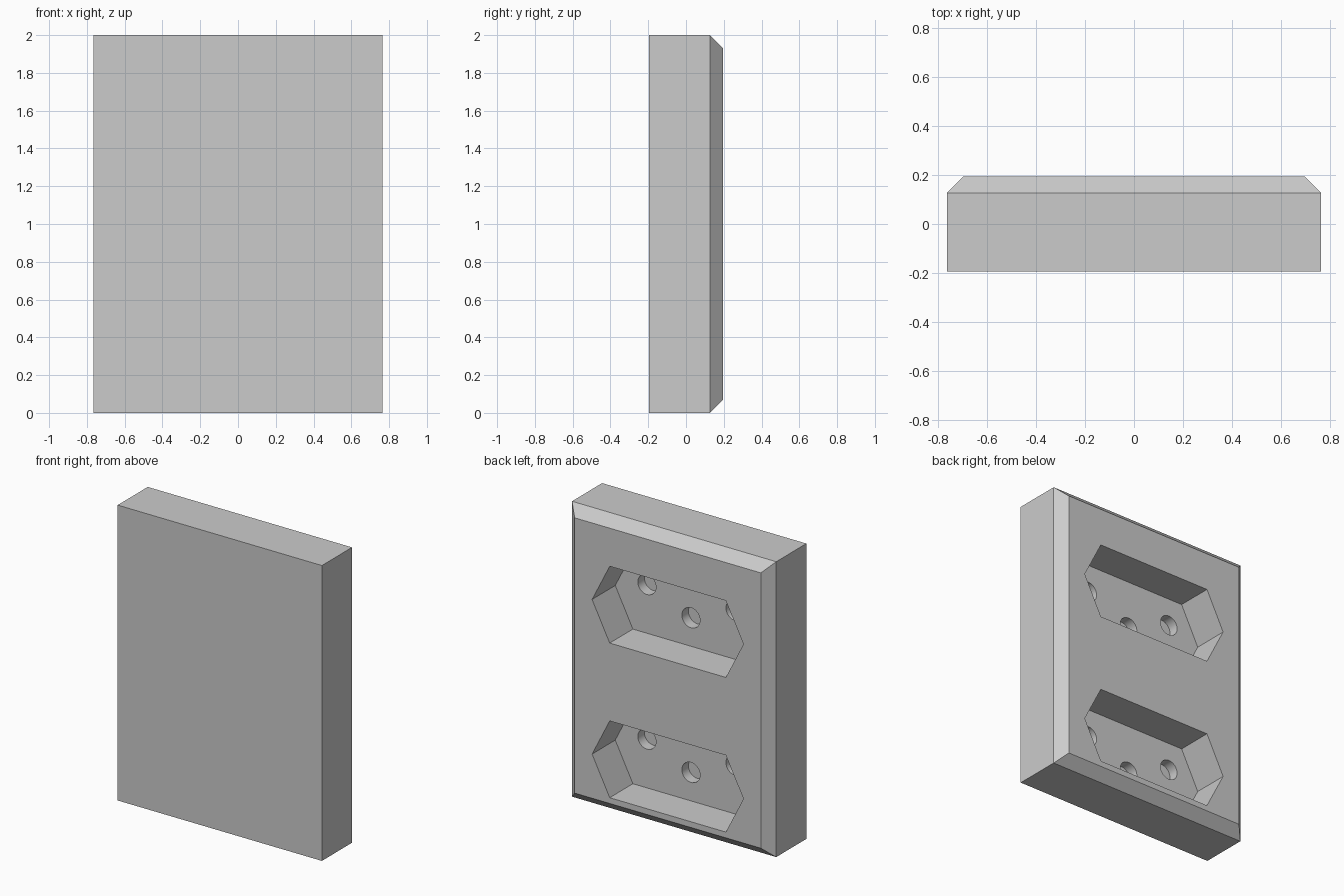
import bpy, bmesh, math

cube = bpy.data.objects.get("Cube")
if cube:
    bpy.data.objects.remove(cube, do_unlink=True)

W, D, H = 1.53, 0.39, 2.0
BACK = D / 2
CHAMFER = 0.068
POCKET_FLOOR = BACK - 0.248
PIN_FLOOR = POCKET_FLOOR - 0.07


def add_object(name, bm):
    bmesh.ops.recalc_face_normals(bm, faces=bm.faces)
    mesh = bpy.data.meshes.new(name)
    bm.to_mesh(mesh)
    bm.free()
    obj = bpy.data.objects.new(name, mesh)
    bpy.context.collection.objects.link(obj)
    return obj


def prism(name, outline, y0, y1):
    """Extrude an (x, z) outline along y."""
    bm = bmesh.new()
    face = bm.faces.new([bm.verts.new((x, y0, z)) for x, z in outline])
    new = bmesh.ops.extrude_face_region(bm, geom=[face])["geom"]
    verts = [v for v in new if isinstance(v, bmesh.types.BMVert)]
    bmesh.ops.translate(bm, verts=verts, vec=(0, y1 - y0, 0))
    return add_object(name, bm)


def circle(cx, cz, r, n=32):
    angles = [math.tau * i / n for i in range(n)]
    return [(cx + r * math.cos(a), cz + r * math.sin(a)) for a in angles]


def cut(target, cutter):
    cutter.hide_render = True
    mod = target.modifiers.new(cutter.name, 'BOOLEAN')
    mod.operation = 'DIFFERENCE'
    mod.solver = 'EXACT'
    mod.object = cutter
    bpy.context.view_layer.objects.active = target
    bpy.ops.object.modifier_apply(modifier=mod.name)
    bpy.data.objects.remove(cutter, do_unlink=True)


# Block with a chamfer around its back face
bm = bmesh.new()
bmesh.ops.create_cube(bm, size=1)
bmesh.ops.scale(bm, vec=(W, D, H), verts=bm.verts)
bmesh.ops.translate(bm, vec=(0, 0, H / 2), verts=bm.verts)
rim = [e for e in bm.edges if all(v.co.y > 0 for v in e.verts)]
bmesh.ops.bevel(bm, geom=rim, offset=CHAMFER, segments=1, affect='EDGES')
plate = add_object("socket_plate", bm)

# Two hexagonal recesses, each with three round pin holes
for cz in (0.367, 1.414):
    hexagon = [(0.567, cz), (0.435, cz + 0.26), (-0.435, cz + 0.26),
               (-0.567, cz), (-0.435, cz - 0.26), (0.435, cz - 0.26)]
    cut(plate, prism("recess_cutter", hexagon, POCKET_FLOOR, BACK + 0.1))
    for x, dz in ((-0.33, 0.07), (0, -0.067), (0.33, 0.07)):
        cut(plate, prism("pin_cutter", circle(x, cz + dz, 0.068),
                         PIN_FLOOR, POCKET_FLOOR + 0.1))

# Smooth hole walls, keep hard edges
bpy.ops.object.select_all(action='DESELECT')
plate.select_set(True)
bpy.context.view_layer.objects.active = plate
bpy.ops.object.shade_smooth_by_angle(angle=math.radians(30))
